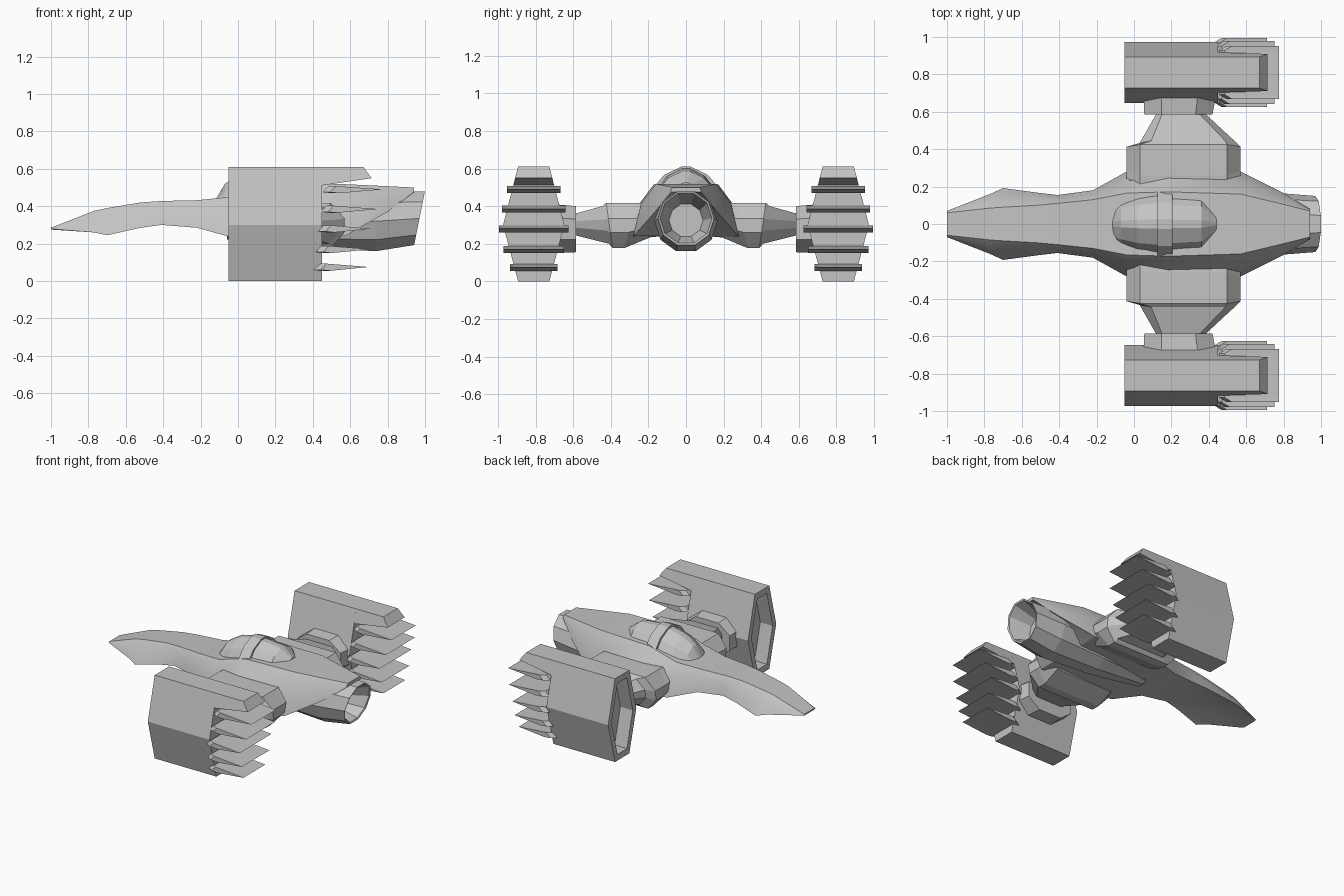
import bpy, bmesh, math

if "Cube" in bpy.data.objects:
    bpy.data.objects.remove(bpy.data.objects["Cube"], do_unlink=True)

grey = bpy.data.materials.new("plain_grey")
grey.use_nodes = True
grey.diffuse_color = (0.55, 0.55, 0.55, 1)
grey.node_tree.nodes["Principled BSDF"].inputs["Base Color"].default_value = (0.55, 0.55, 0.55, 1)


def loft(name, rings, smooth=0):
    """Skin a row of rings with equal point counts and cap both ends."""
    bm = bmesh.new()
    rows = [[bm.verts.new(p) for p in ring] for ring in rings]
    n = len(rows[0])
    for a, b in zip(rows, rows[1:]):
        for i in range(n):
            j = (i + 1) % n
            bm.faces.new((a[i], a[j], b[j], b[i]))
    bm.faces.new(rows[0])
    bm.faces.new(rows[-1])
    bmesh.ops.recalc_face_normals(bm, faces=bm.faces)
    mesh = bpy.data.meshes.new(name)
    bm.to_mesh(mesh)
    bm.free()
    mesh.materials.append(grey)
    ob = bpy.data.objects.new(name, mesh)
    bpy.context.collection.objects.link(ob)
    if smooth:
        bpy.ops.object.select_all(action='DESELECT')
        ob.select_set(True)
        bpy.context.view_layer.objects.active = ob
        bpy.ops.object.shade_smooth_by_angle(angle=math.radians(smooth))
    return ob


def mirrored(x, half, cy=0.0):
    """Ring across x from (half width, height) points, top to bottom."""
    right = [(x, cy + w, z) for w, z in half]
    left = [(x, cy - w, z) for w, z in reversed(half)]
    return right + left


def chamfered(side, y_low, y_top, x0, x1, z0, z1, fx, fz):
    """Chamfered rectangle standing across y, leaning from y_low to y_top."""
    cx, cz = (x1 - x0) * fx, (z1 - z0) * fz
    pts = [(x0 + cx, z1), (x1 - cx, z1), (x1, z1 - cz), (x1, z0 + cz),
           (x1 - cx, z0), (x0 + cx, z0), (x0, z0 + cz), (x0, z1 - cz)]
    lean = (y_top - y_low) / (z1 - z0)
    return [(x, side * (y_low + lean * (z - z0)), z) for x, z in pts]


# Hull: x, deck, shoulder, side and belly points
hull = [
    (-1.0, (.06, .285), (.065, .282), (.07, .28), (.06, .275)),
    (-.77, (.085, .375), (.13, .33), (.16, .26), (.07, .28)),
    (-.70, (.09, .39), (.14, .33), (.192, .245), (.075, .285)),
    (-.52, (.10, .42), (.14, .37), (.168, .285), (.09, .29)),
    (-.41, (.11, .428), (.14, .38), (.155, .30), (.10, .30)),
    (-.22, (.13, .432), (.16, .38), (.18, .285), (.11, .285)),
    (-.04, (.165, .45), (.23, .38), (.28, .235), (.13, .24)),
    (.18, (.172, .515), (.25, .41), (.28, .225), (.13, .24)),
    (.57, (.16, .518), (.24, .41), (.28, .24), (.12, .24)),
    (.80, (.105, .507), (.145, .44), (.165, .37), (.08, .43)),
    (.94, (.07, .50), (.078, .49), (.08, .475), (.05, .476)),
]
loft("hull", [mirrored(s[0], s[1:]) for s in hull], 25)


# Main engine: tapered ten-sided barrel with a slanted hollow mouth
def barrel(x, z, r, slant=0.0):
    ring = []
    for i in range(10):
        a = math.tau * (i + 0.5) / 10
        ring.append((x + slant * math.cos(a), r * math.sin(a), z + r * math.cos(a)))
    return ring


loft("main_engine", [barrel(-.06, .29, .07), barrel(.35, .31, .14),
                     barrel(.74, .32, .168), barrel(.97, .335, .15, .03),
                     barrel(.965, .335, .138, .03), barrel(.83, .325, .09)])


# Canopy and its frame band
def canopy_ring(x, w, base, top):
    return mirrored(x, [(w * .15, top), (w * .68, top - (top - base) * .4), (w, base)])


loft("canopy", [canopy_ring(-.12, .09, .40, .435), canopy_ring(-.07, .12, .41, .52),
                canopy_ring(.02, .15, .44, .575), canopy_ring(.12, .162, .48, .597),
                canopy_ring(.21, .15, .495, .60), canopy_ring(.36, .138, .50, .585),
                canopy_ring(.44, .05, .50, .525)])
loft("canopy_frame", [canopy_ring(.125, .172, .50, .61), canopy_ring(.205, .172, .50, .61)])

# Wings, couplings, engine pods and vanes on both sides
WING = [(.20, .16, -.04, .57, .23, .41), (.33, .26, -.04, .57, .176, .418),
        (.39, .425, -.04, .57, .176, .418), (.41, .445, .03, .55, .20, .40),
        (.59, .59, .12, .38, .245, .36)]
HEX = [(.083, .61), (.163, .30), (.083, 0)]
HOLE = [(.055, .565), (.122, .30), (.055, .045)]
VANES = [(.49, .142, .775), (.385, .168, .75), (.28, .185, .71),
         (.17, .16, .71), (.075, .127, .70)]

for side, label in ((1, "back"), (-1, "front")):
    cy = side * .81
    loft(label + "_wing", [chamfered(side, *s, .12, .35) for s in WING])
    loft(label + "_coupling", [chamfered(side, .585, .585, .055, .42, .155, .40, .25, .28),
                               chamfered(side, .70, .70, .05, .44, .15, .41, .25, .28)])
    loft(label + "_pod", [mirrored(.45, HEX, cy), mirrored(-.05, HEX, cy),
                          mirrored(-.05, HOLE, cy), mirrored(.05, HOLE, cy)])

    # Overhanging roof at the back of the pod
    roof = mirrored(.44, [(.083, .61), (.108, .51)], cy)
    tail = [(.67 if z > .6 else .715, y, z)
            for x, y, z in mirrored(0, [(.083, .61), (.099, .55)], cy)]
    loft(label + "_pod_roof", [roof, tail])

    # Wedge vanes with clipped front corners
    for k, (z, w, end) in enumerate(VANES):
        front = .395 + .12 * z
        loft(f"{label}_vane_{k + 1}",
             [[(front + dx + .03, cy + y, z + .018), (end, cy + y, z),
               (front + dx + .05, cy + y, z - .02), (front + dx, cy + y, z - .015)]
              for y, dx in ((-w, .04), (.025 - w, 0), (w - .025, 0), (w, .04))])
